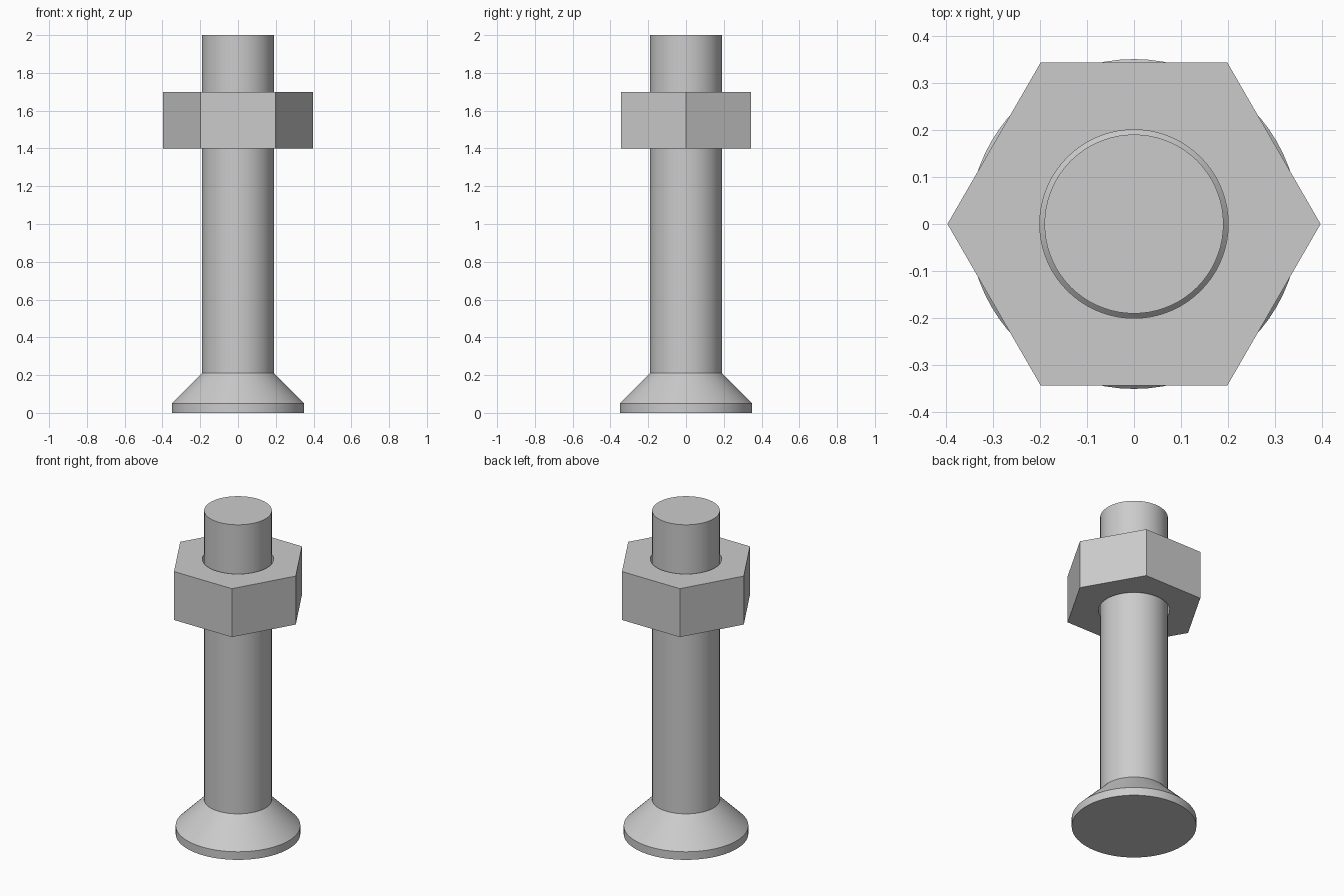
import bpy
import bmesh
from math import cos, sin, tau, pi, radians

cube = bpy.data.objects.get("Cube")
if cube:
    bpy.data.objects.remove(cube, do_unlink=True)

SEGMENTS = 72

steel = bpy.data.materials.new("light grey steel")
steel.use_nodes = True
GREY = (0.6, 0.6, 0.6, 1)
steel.diffuse_color = GREY
steel.node_tree.nodes["Principled BSDF"].inputs["Base Color"].default_value = GREY


def round_outline(radius):
    return lambda angle: radius


def hex_outline(radius):
    """Distance to a hexagon's edge, with corners on the x axis."""
    return lambda angle: radius * cos(pi / 6) / cos(angle % (pi / 3) - pi / 6)


def stack_rings(name, rings, closed):
    """Skin (outline, height) rings; closed joins last to first, else caps the ends."""
    bm = bmesh.new()
    angles = [tau * i / SEGMENTS for i in range(SEGMENTS)]
    loops = [[bm.verts.new((r(a) * cos(a), r(a) * sin(a), z)) for a in angles]
             for r, z in rings]
    pairs = list(zip(loops, loops[1:]))
    if closed:
        pairs.append((loops[-1], loops[0]))
    else:
        bm.faces.new(loops[0])
        bm.faces.new(loops[-1])
    for low, high in pairs:
        for i in range(SEGMENTS):
            j = (i + 1) % SEGMENTS
            bm.faces.new((low[i], low[j], high[j], high[i]))
    bmesh.ops.recalc_face_normals(bm, faces=bm.faces)
    mesh = bpy.data.meshes.new(name)
    bm.to_mesh(mesh)
    bm.free()
    mesh.materials.append(steel)
    obj = bpy.data.objects.new(name, mesh)
    bpy.context.collection.objects.link(obj)
    bpy.ops.object.select_all(action="DESELECT")
    obj.select_set(True)
    bpy.context.view_layer.objects.active = obj
    bpy.ops.object.shade_smooth_by_angle(angle=radians(30))
    return obj


# Countersunk bolt: thin rim, cone and straight shank
head, shank = round_outline(0.35), round_outline(0.19)
stack_rings("bolt", [(head, 0), (head, 0.05), (shank, 0.21), (shank, 2)], closed=False)

# Hexagonal nut with a loose round bore
flats, bore = hex_outline(0.396), round_outline(0.2)
stack_rings("nut", [(flats, 1.4), (flats, 1.7), (bore, 1.7), (bore, 1.4)], closed=True)
